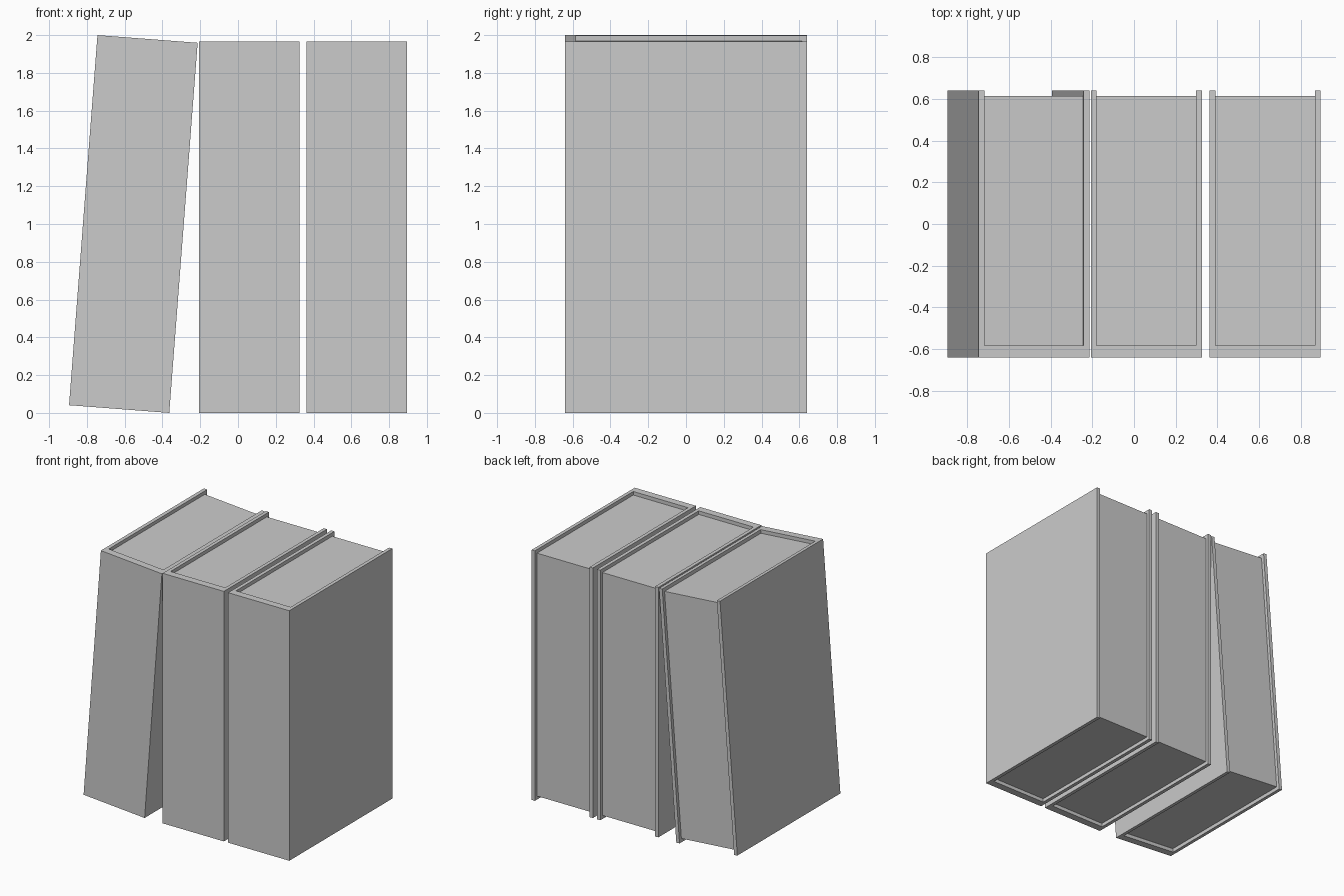
import bpy, bmesh, math
from mathutils import Matrix

if "Cube" in bpy.data.objects:
    bpy.data.objects.remove(bpy.data.objects["Cube"])

W, D, H = 0.532, 1.28, 1.965          # book width, depth, height
BOARD, SPINE = 0.028, 0.058           # cover thicknesses
RECESS = 0.028                        # pages set in from the cover edges


def extrude_profile(name, pts, z0, z1, matrix):
    """Flat outline in xy, extruded from z0 to z1."""
    bm = bmesh.new()
    face = bm.faces.new([bm.verts.new((x, y, z0)) for x, y in pts])
    ext = bmesh.ops.extrude_face_region(bm, geom=[face])
    verts = [g for g in ext["geom"] if isinstance(g, bmesh.types.BMVert)]
    bmesh.ops.translate(bm, verts=verts, vec=(0, 0, z1 - z0))
    bmesh.ops.recalc_face_normals(bm, faces=bm.faces)
    mesh = bpy.data.meshes.new(name)
    bm.to_mesh(mesh)
    bm.free()
    obj = bpy.data.objects.new(name, mesh)
    obj.matrix_world = matrix
    bpy.context.collection.objects.link(obj)
    return obj


def book(label, right_x, tilt=0.0):
    """Book whose bottom right edge sits at right_x, leaning by tilt degrees."""
    m = Matrix.Translation((right_x, 0, 0)) @ Matrix.Rotation(math.radians(tilt), 4, 'Y')
    f, b = -D / 2, D / 2
    xl, xr, yi = -W + BOARD, -BOARD, f + SPINE
    # U-shaped cover: spine at the front, boards on both sides
    cover = [(-W, f), (0, f), (0, b), (xr, b), (xr, yi), (xl, yi), (xl, b), (-W, b)]
    extrude_profile(label + "_cover", cover, 0, H, m)
    # page block, recessed on top, bottom and back
    yb = b - 0.026
    pages = [(xl, yi), (xr, yi), (xr, yb), (xl, yb)]
    extrude_profile(label + "_pages", pages, RECESS, H - RECESS, m)


book("leaning_book", -0.364, 4.39)
book("middle_book", 0.325)
book("right_book", 0.894)
